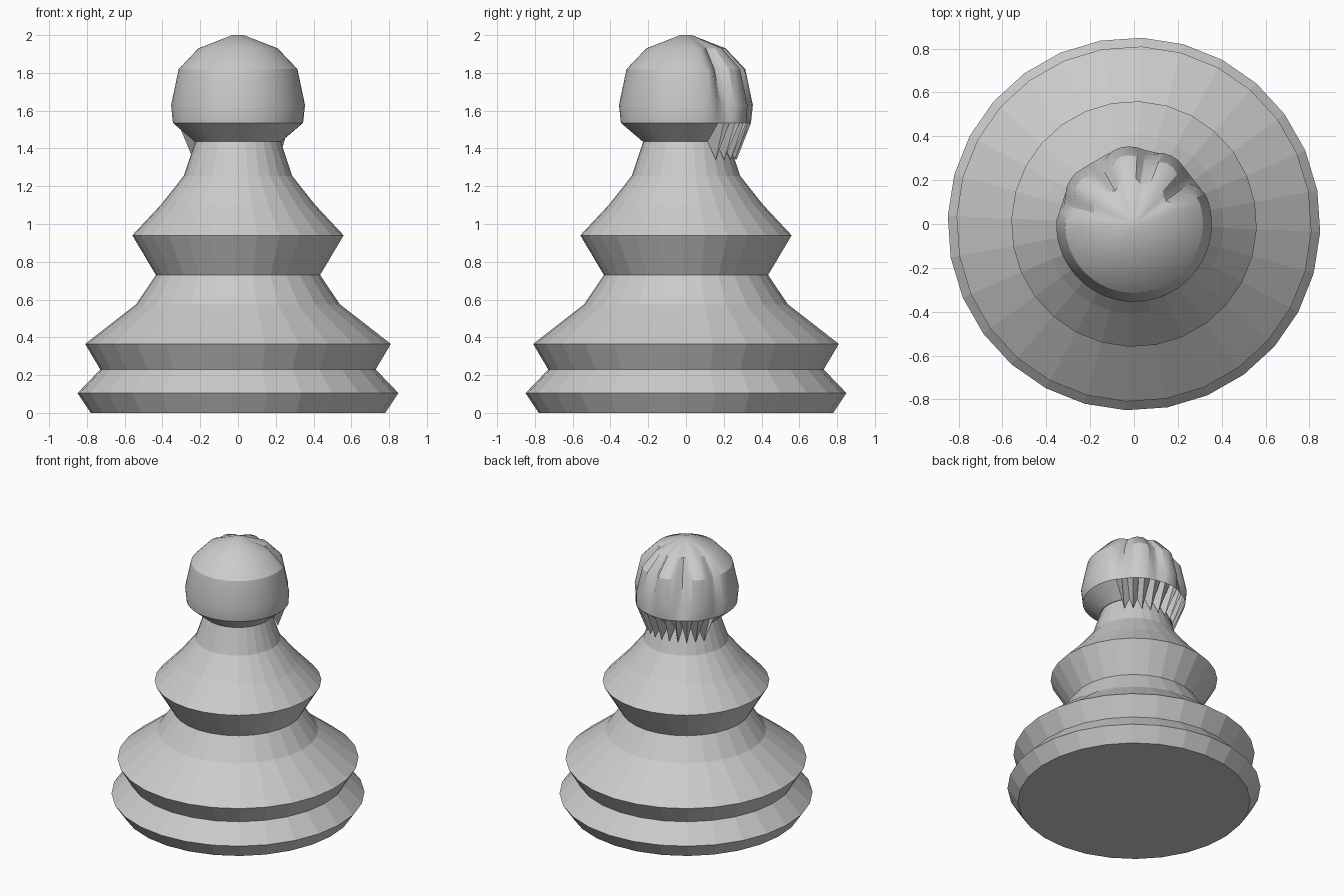
import bpy, bmesh, math

if "Cube" in bpy.data.objects:
    bpy.data.objects.remove(bpy.data.objects["Cube"])

PHASE = math.radians(-2.5)


def lathe(name, profile, sides, shape=None):
    """Closed turned solid; shape(i, angle, r, z) may alter single points."""
    bm = bmesh.new()
    rings = []
    for i, (r, z) in enumerate(profile):
        ring = []
        for k in range(sides):
            a = PHASE + math.tau * k / sides
            rr, zz = shape(i, k, a, r, z) if shape else (r, z)
            ring.append(bm.verts.new((rr * math.cos(a), rr * math.sin(a), zz)))
        rings.append(ring)
    for low, high in zip(rings, rings[1:]):
        for k in range(sides):
            n = (k + 1) % sides
            bm.faces.new((low[k], low[n], high[n], high[k]))
    bm.faces.new(rings[0][::-1])
    bm.faces.new(rings[-1])
    mesh = bpy.data.meshes.new(name)
    bm.to_mesh(mesh)
    bm.free()
    obj = bpy.data.objects.new(name, mesh)
    bpy.context.collection.objects.link(obj)
    return obj


# Faceted body: base, two collars and neck
lathe("body", [
    (0.78, 0.0), (0.85, 0.105), (0.73, 0.23), (0.81, 0.365),
    (0.54, 0.575), (0.435, 0.73), (0.56, 0.94), (0.41, 1.10),
    (0.287, 1.255), (0.225, 1.44)], 28)

# Head: plain at the front, carved with grooves and hanging points at the back
GROOVES = [(38, 9, 0.20), (78, 7, 0.16), (120, 10, 0.22), (163, 8, 0.12)]
DEPTH = [0, 0.1, 0.6, 1.0, 0.8, 0]


def carve(i, k, a, r, z):
    deg = math.degrees(a) % 360
    cut = sum(d * math.exp(-((deg - c) / w) ** 2) for c, w, d in GROOVES)
    r *= 1 - cut * DEPTH[i]
    if i == 0 and 28 < deg < 152 and k % 2 == 0:
        r, z = 0.268, 1.34
    return r, z


head = lathe("head", [
    (0.23, 1.437), (0.345, 1.535), (0.355, 1.63),
    (0.315, 1.82), (0.21, 1.93), (0.03, 2.0)], 56, carve)

bpy.context.view_layer.objects.active = head
head.select_set(True)
bpy.ops.object.shade_smooth_by_angle(angle=math.radians(28))
